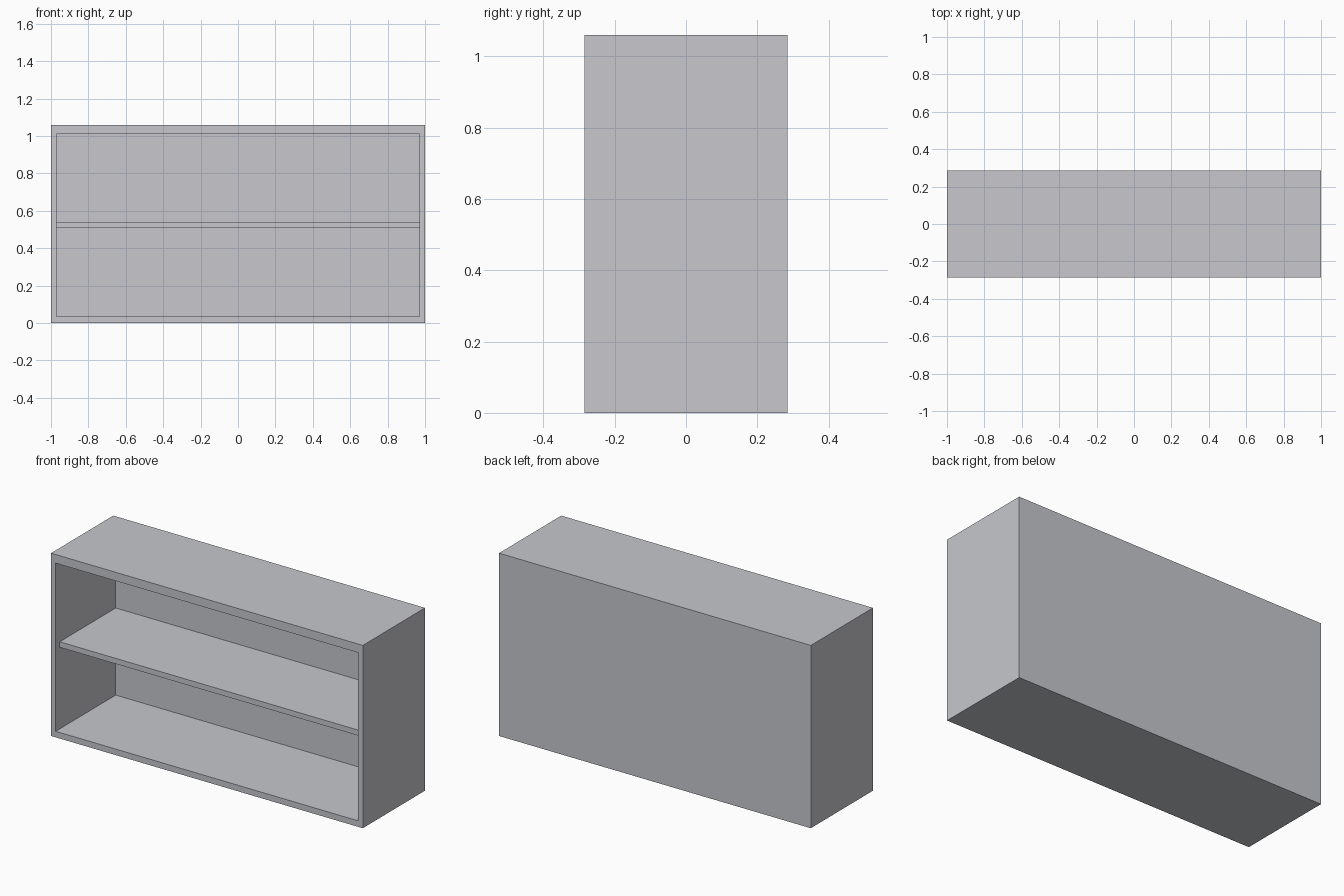
import bpy
import bmesh

if "Cube" in bpy.data.objects:
    bpy.data.objects.remove(bpy.data.objects["Cube"])

W, D, H = 2.0, 0.57, 1.06              # outer size
SIDE, FLOOR, TOP, BACK = 0.03, 0.035, 0.05, 0.02   # board thicknesses
SHELF_LOW, SHELF_HIGH, SETBACK = 0.508, 0.54, 0.037

grey = bpy.data.materials.new("light_grey")
grey.diffuse_color = (0.57, 0.575, 0.61, 1.0)
grey.use_nodes = True
grey.node_tree.nodes["Principled BSDF"].inputs["Base Color"].default_value = grey.diffuse_color


def box(bm, lo, hi):
    """Add an axis-aligned box between two corners."""
    for v in bmesh.ops.create_cube(bm, size=1.0)["verts"]:
        v.co = [a + (c + 0.5) * (b - a) for a, b, c in zip(lo, hi, v.co)]


def finish(bm, name):
    bmesh.ops.recalc_face_normals(bm, faces=bm.faces)
    mesh = bpy.data.meshes.new(name)
    bm.to_mesh(mesh)
    bm.free()
    mesh.materials.append(grey)
    obj = bpy.data.objects.new(name, mesh)
    bpy.context.collection.objects.link(obj)
    return obj


# Cabinet: box with its front face inset to a rim and pushed in to the back panel
bm = bmesh.new()
box(bm, (-W / 2, -D / 2, 0), (W / 2, D / 2, H))
bm.normal_update()
front = min(bm.faces, key=lambda f: f.calc_center_median().y)
bmesh.ops.inset_region(bm, faces=[front], thickness=SIDE, use_even_offset=True)
for v in front.verts:
    v.co.z = FLOOR if v.co.z < H / 2 else H - TOP
pushed = bmesh.ops.extrude_discrete_faces(bm, faces=[front])["faces"][0]
for v in pushed.verts:
    v.co.y = D / 2 - BACK
finish(bm, "cabinet_shell")

# Shelf: set back slightly from the front rim
bm = bmesh.new()
box(bm, (-W / 2 + SIDE, -D / 2 + SETBACK, SHELF_LOW),
    (W / 2 - SIDE, D / 2 - BACK, SHELF_HIGH))
finish(bm, "middle_shelf")
